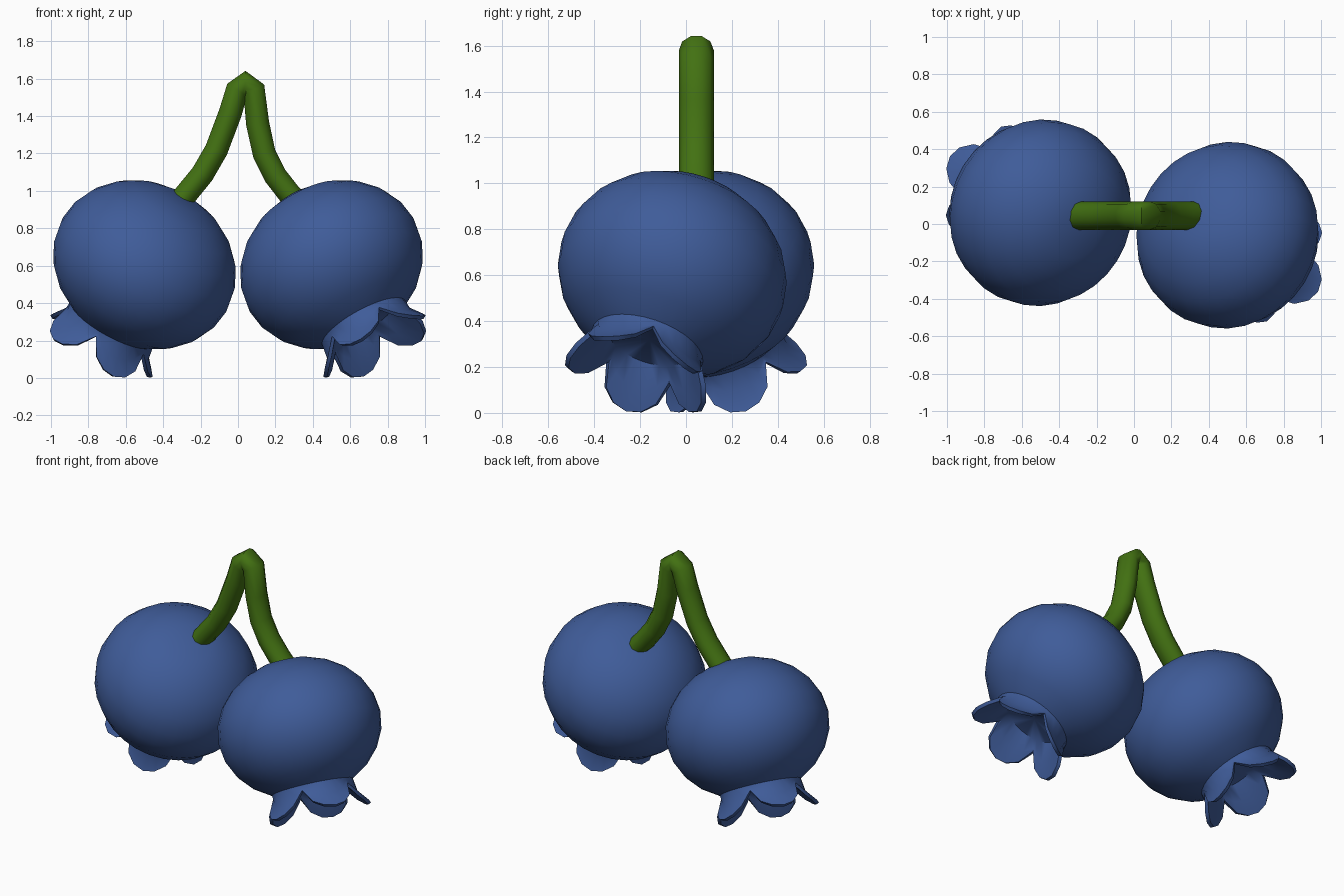
import bpy, bmesh, math
from mathutils import Matrix, Vector

if "Cube" in bpy.data.objects:
    bpy.data.objects.remove(bpy.data.objects["Cube"])


def material(name, rgb):
    m = bpy.data.materials.new(name)
    m.diffuse_color = (*rgb, 1)
    m.use_nodes = True
    m.node_tree.nodes["Principled BSDF"].inputs["Base Color"].default_value = m.diffuse_color
    return m


BLUE = material("berry_blue", (0.05, 0.107, 0.32))
GREEN = material("stem_green", (0.055, 0.165, 0.006))
SEGS, PETALS = 30, 5
R, H = 0.505, 0.43          # berry radius across and along its axis


def smooth(ob, angle):
    bpy.ops.object.select_all(action='DESELECT')
    ob.select_set(True)
    bpy.context.view_layer.objects.active = ob
    bpy.ops.object.shade_smooth_by_angle(angle=math.radians(angle))


def berry(name, centre, azimuth):
    # rows: radius, depth along axis, extra radius and depth at the petal tips
    rows = [(R * math.sin(math.radians(p)), -H * math.cos(math.radians(p)), 0, 0)
            for p in range(15, 151, 15)]
    rows += [(0.245, 0.39, 0.02, 0.07),     # petal outside
             (0.255, 0.405, 0.075, 0.135),  # petal tip
             (0.235, 0.41, 0.075, 0.14),    # petal tip, inner edge
             (0.22, 0.395, 0.02, 0.07),     # petal inside
             (0.18, 0.36, 0, 0)]            # cup floor
    bm = bmesh.new()
    rings = []
    for r, t, dr, dt in rows:
        ring = []
        for i in range(SEGS):
            a = 2 * math.pi * i / SEGS
            f = abs(math.cos(PETALS * a / 2)) ** 0.7
            if f < 1e-4:
                f = 0
            rr = r + dr * f
            ring.append(bm.verts.new((rr * math.cos(a), rr * math.sin(a), -t - dt * f)))
        rings.append(ring)
    for lo, hi in zip(rings, rings[1:]):
        for i in range(SEGS):
            j = (i + 1) % SEGS
            bm.faces.new((lo[i], lo[j], hi[j], hi[i]))
    for ring, z in ((rings[0], H - 0.012), (rings[-1], -0.34)):
        pole = bm.verts.new((0, 0, z))
        for i in range(SEGS):
            bm.faces.new((ring[i], ring[(i + 1) % SEGS], pole))
    bmesh.ops.recalc_face_normals(bm, faces=bm.faces)
    # tilt the calyx outwards
    bm.transform(Matrix.Translation(Vector(centre))
                 @ Matrix.Rotation(math.radians(azimuth), 4, 'Z')
                 @ Matrix.Rotation(math.radians(-33), 4, 'Y'))
    me = bpy.data.meshes.new(name)
    bm.to_mesh(me)
    bm.free()
    me.materials.append(BLUE)
    ob = bpy.data.objects.new(name, me)
    bpy.context.collection.objects.link(ob)
    smooth(ob, 50)


berry("right_berry", (0.5, -0.06, 0.605), -32)
berry("left_berry", (-0.5, 0.06, 0.605), 148)

# forked stem: one tube bent over at the top
path = [(-0.36, 0.88), (-0.28, 0.98), (-0.19, 1.09), (-0.115, 1.22), (-0.04, 1.42),
        (-0.005, 1.54), (0.04, 1.58), (0.085, 1.54), (0.105, 1.36), (0.14, 1.2),
        (0.2, 1.08), (0.27, 0.99), (0.35, 0.9)]
cu = bpy.data.curves.new("stem", 'CURVE')
cu.dimensions = '3D'
cu.bevel_depth = 0.065
cu.bevel_resolution = 3
cu.use_fill_caps = True
sp = cu.splines.new('POLY')
sp.points.add(len(path) - 1)
for p, (x, z) in zip(sp.points, path):
    p.co = (x, 0, z, 1)
cu.materials.append(GREEN)
stem = bpy.data.objects.new("stem", cu)
bpy.context.collection.objects.link(stem)
stem.location.y = 0.045
stem.scale.y = 1.17
bpy.ops.object.select_all(action='DESELECT')
stem.select_set(True)
bpy.context.view_layer.objects.active = stem
bpy.ops.object.convert(target='MESH')
smooth(bpy.context.view_layer.objects.active, 60)
